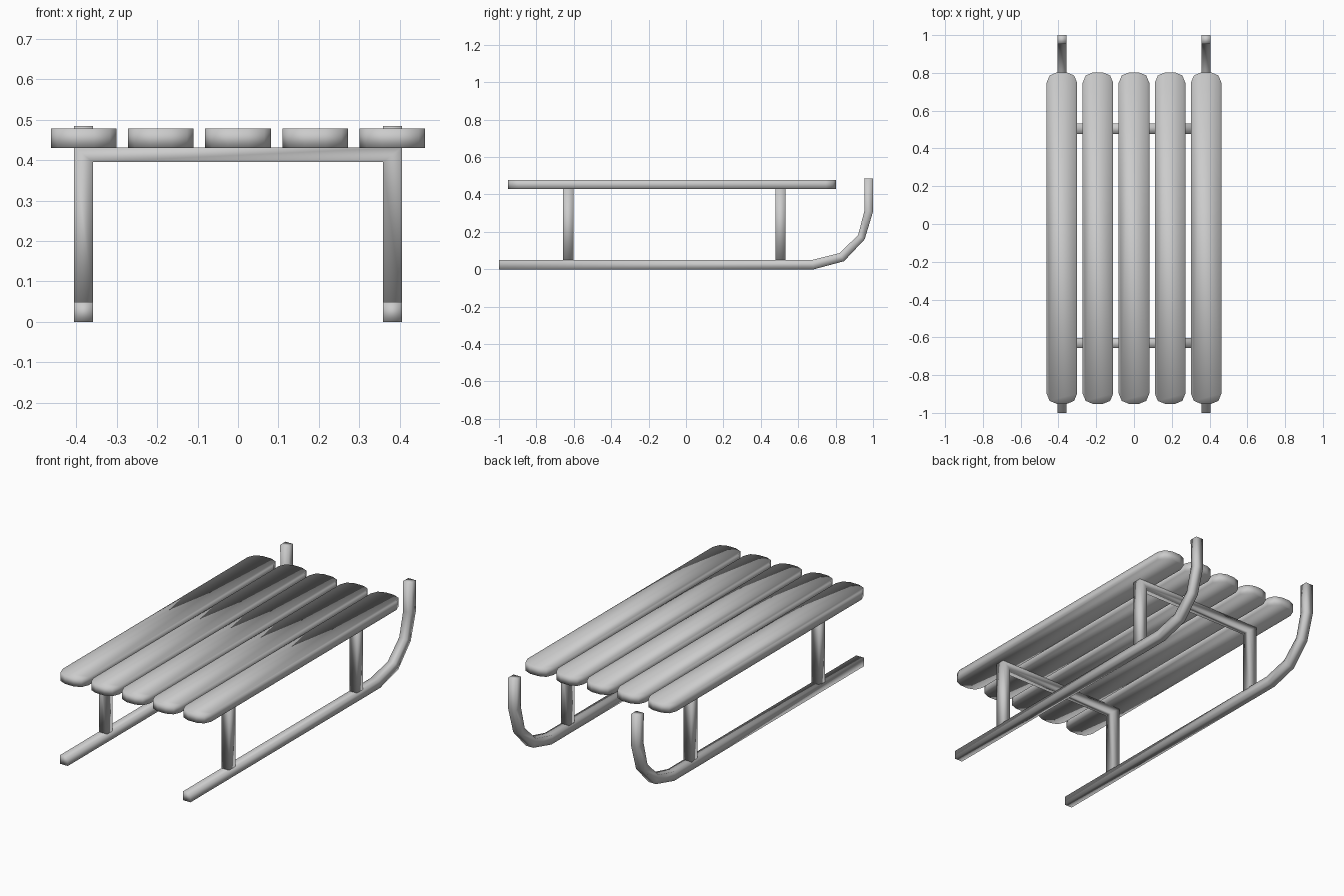
import bpy, bmesh
from mathutils import Vector

if "Cube" in bpy.data.objects:
    bpy.data.objects.remove(bpy.data.objects["Cube"])


def finish(name, bm):
    bmesh.ops.recalc_face_normals(bm, faces=bm.faces)
    for f in bm.faces:
        f.smooth = True
    mesh = bpy.data.meshes.new(name)
    bm.to_mesh(mesh)
    bm.free()
    obj = bpy.data.objects.new(name, mesh)
    bpy.context.collection.objects.link(obj)
    return obj


def strip(name, inner, outer, offset):
    """Square bar: inner and outer 3D outlines swept sideways by offset."""
    bm = bmesh.new()
    off = Vector(offset)
    rings = []
    for i, o in zip(inner, outer):
        i, o = Vector(i), Vector(o)
        rings.append([bm.verts.new(p) for p in (i, o, o + off, i + off)])
    for a, b in zip(rings, rings[1:]):
        for k in range(4):
            n = (k + 1) % 4
            bm.faces.new((a[k], a[n], b[n], b[k]))
    bm.faces.new(rings[0])
    bm.faces.new(rings[-1])
    return finish(name, bm)


# Seat slats: planks with rounded corners in plan
def slat(name, x):
    bm = bmesh.new()
    bmesh.ops.create_cube(bm, size=1)
    for v in bm.verts:
        v.co = (v.co.x * 0.162 + x, v.co.y * 1.755 - 0.075, v.co.z * 0.048 + 0.454)
    edges = [e for e in bm.edges
             if abs(e.verts[0].co.z - e.verts[1].co.z) > 0.01]
    bmesh.ops.bevel(bm, geom=edges, offset=0.055, segments=2, profile=0.5,
                    affect='EDGES')
    finish(name, bm)


for n in range(5):
    slat(f"seat_slat_{n + 1}", (n - 2) * 0.191)

# Runners with upturned front
outer = [(-1, 0), (0.684, 0), (0.845, 0.043), (0.955, 0.16), (1.0, 0.308), (1.0, 0.484)]
inner = [(-1, 0.049), (0.672, 0.049), (0.82, 0.086), (0.92, 0.182), (0.955, 0.316), (0.953, 0.484)]
for side, x in (("left", -0.405), ("right", 0.358)):
    strip(f"{side}_runner", [(x, *p) for p in inner], [(x, *p) for p in outer],
          (0.047, 0, 0))

# U-shaped leg frames: two posts joined by a crossbar
for end, y in (("near", -0.63), ("far", 0.505)):
    strip(f"{end}_leg_frame",
          [(x, y - 0.0275, z) for x, z in ((-0.358, 0.045), (-0.358, 0.395), (0.358, 0.395), (0.358, 0.045))],
          [(x, y - 0.0275, z) for x, z in ((-0.405, 0.045), (-0.405, 0.431), (0.405, 0.431), (0.405, 0.045))],
          (0, 0.055, 0))
